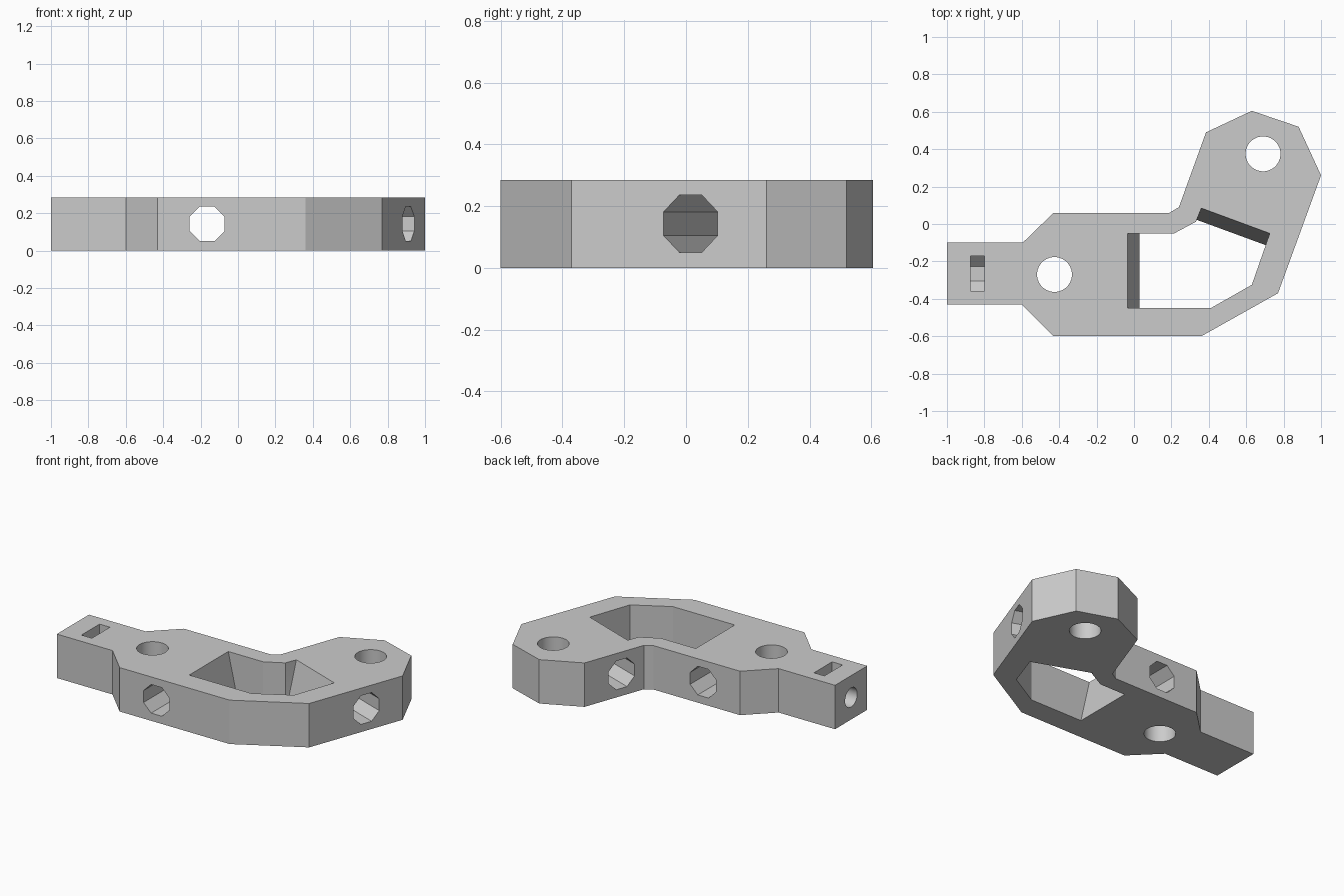
import bpy, bmesh, math
from mathutils import Matrix, Vector

H = 0.285      # plate height
MID = 0.143    # height of the bore axes
R = 0.093      # pin hole radius

cube = bpy.data.objects.get("Cube")
if cube:
    bpy.data.objects.remove(cube, do_unlink=True)

grey = bpy.data.materials.new("light_grey")
grey.use_nodes = True
grey.diffuse_color = (0.6, 0.6, 0.6, 1)
grey.node_tree.nodes["Principled BSDF"].inputs["Base Color"].default_value = (0.6, 0.6, 0.6, 1)


def loft(name, lower, upper):
    """Closed solid between two matching rings of 3D points."""
    bm = bmesh.new()
    a = [bm.verts.new(p) for p in lower]
    b = [bm.verts.new(p) for p in upper]
    bm.faces.new(a[::-1])
    bm.faces.new(b)
    n = len(a)
    for i in range(n):
        j = (i + 1) % n
        bm.faces.new((a[i], a[j], b[j], b[i]))
    bmesh.ops.recalc_face_normals(bm, faces=bm.faces)
    mesh = bpy.data.meshes.new(name)
    bm.to_mesh(mesh)
    bm.free()
    mesh.materials.append(grey)
    obj = bpy.data.objects.new(name, mesh)
    bpy.context.collection.objects.link(obj)
    return obj


def ring(sides, flat_radius):
    """Regular polygon with flats facing the axes."""
    r = flat_radius / math.cos(math.pi / sides)
    return [(r * math.cos((i + 0.5) * math.tau / sides),
             r * math.sin((i + 0.5) * math.tau / sides)) for i in range(sides)]


def bore(name, center, direction, length, profile):
    """Prism along a direction; the profile is given as (across, up)."""
    d = Vector(direction).normalized()
    up = Vector((0, 0, 1)) if abs(d.z) < 0.5 else Vector((0, 1, 0))
    side = up.cross(d)
    c = Vector(center)
    ends = [[c + d * s * length / 2 + side * u + up * v for u, v in profile] for s in (-1, 1)]
    return loft(name, *ends)


# Bent arm plate
outline = [(-1, -0.43), (-0.6, -0.43), (-0.43, -0.6), (0.36, -0.6), (0.77, -0.37),
           (1, 0.26), (0.88, 0.52), (0.63, 0.605), (0.385, 0.49), (0.24, 0.09),
           (0.19, 0.06), (-0.43, 0.06), (-0.595, -0.1), (-1, -0.1)]
body = loft("arm_body", [(x, y, 0) for x, y in outline], [(x, y, H) for x, y in outline])

# Central window with a sloped wall at each end
shared = [(0.215, -0.05), (0.331, 0.012)]
corner = [(0.63, -0.325), (0.41, -0.45)]
top = [(-0.035, -0.05)] + shared + [(0.36, 0.085), (0.726, -0.05)] + corner + [(-0.035, -0.45)]
low = [(0.03, -0.05)] + shared + [(0.336, 0.022), (0.704, -0.113)] + corner + [(0.03, -0.45)]


def level(z):
    t = z / H
    return [(a + (c - a) * t, b + (d - b) * t, z) for (a, b), (c, d) in zip(low, top)]


cutters = [loft("window", level(-0.01), level(H + 0.01))]

# Vertical pin holes
for i, (x, y) in enumerate([(-0.425, -0.27), (0.69, 0.375)]):
    cutters.append(bore(f"pin_hole_{i}", (x, y, MID), (0, 0, 1), 1, ring(32, R)))

# Octagonal cross bores through both arms
octagon = ring(8, 0.093)
cutters.append(bore("cross_bore_a", (-0.165, -0.27, MID), (0, 1, 0), 2, octagon))
cutters.append(bore("cross_bore_b", (0.628, 0.118, MID), (0.939, -0.343, 0), 1, octagon))

# Nut slot open at the top with a half octagon floor
half = [p for p in octagon if p[1] < 0]
half.sort()
slot = half + [(0.093, 0.3), (-0.093, 0.3)]
cutters.append(bore("nut_slot", (-0.836, -0.265, MID), (1, 0, 0), 0.075, slot))

# Screw hole from the tail end into the slot
cutters.append(bore("screw_hole", (-0.94, -0.265, MID), (1, 0, 0), 0.2, ring(24, 0.062)))

bpy.context.view_layer.objects.active = body
for cutter in cutters:
    mod = body.modifiers.new(cutter.name, "BOOLEAN")
    mod.operation = "DIFFERENCE"
    mod.solver = "EXACT"
    mod.object = cutter
    bpy.ops.object.modifier_apply(modifier=mod.name)
    bpy.data.objects.remove(cutter, do_unlink=True)

bpy.ops.object.select_all(action="DESELECT")
body.select_set(True)
bpy.ops.object.shade_smooth_by_angle(angle=math.radians(20))
